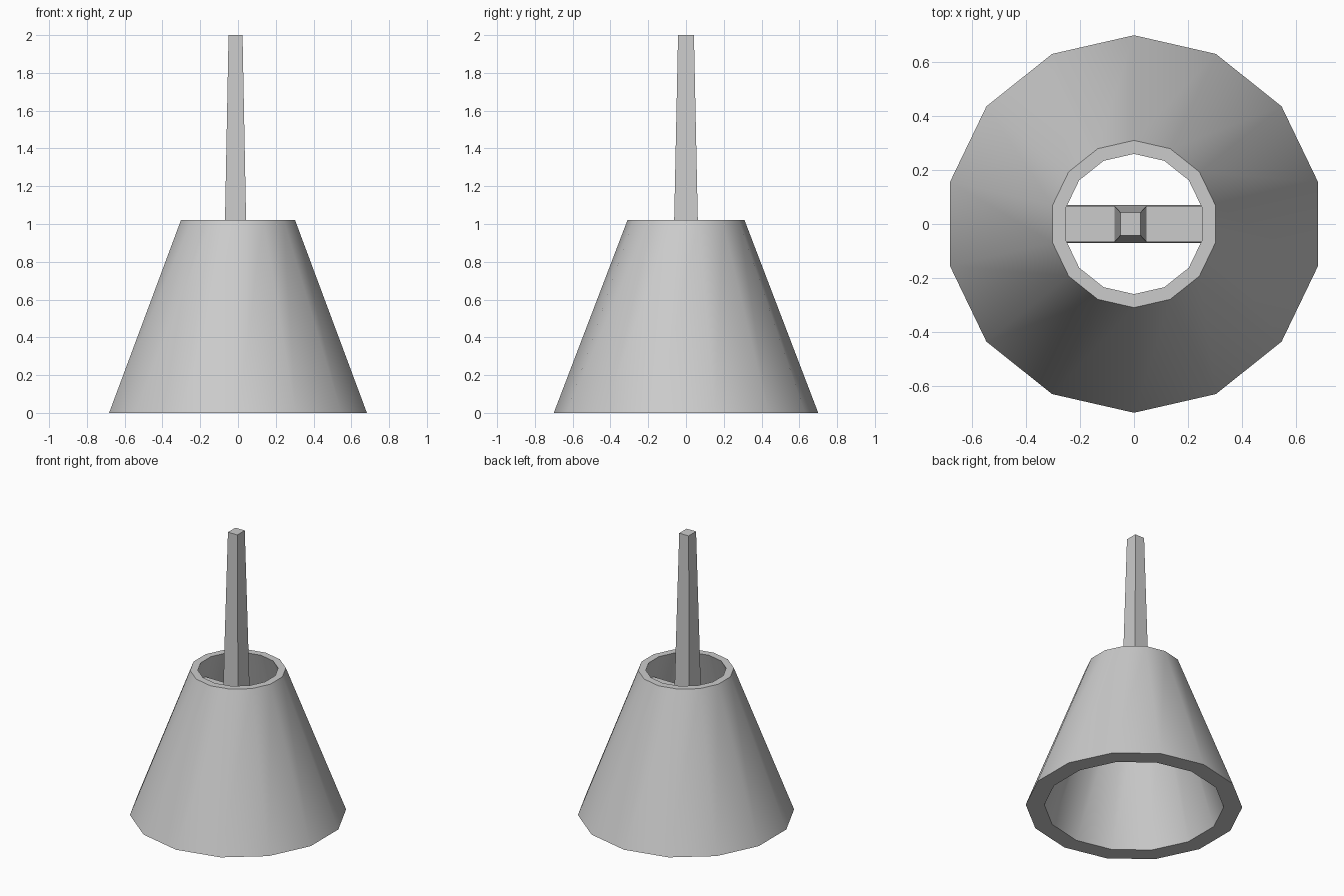
import bpy, math

if "Cube" in bpy.data.objects:
    bpy.data.objects.remove(bpy.data.objects["Cube"])

SIDES = 14


def make(name, verts, faces, smooth=False):
    mesh = bpy.data.meshes.new(name)
    mesh.from_pydata(verts, [], faces)
    obj = bpy.data.objects.new(name, mesh)
    bpy.context.collection.objects.link(obj)
    if smooth:
        bpy.ops.object.select_all(action='DESELECT')
        obj.select_set(True)
        bpy.context.view_layer.objects.active = obj
        bpy.ops.object.shade_smooth_by_angle(angle=math.radians(30))
    return obj


def revolve(name, profile):
    """Spin a closed (radius, z) profile, one corner on the y axis."""
    n = len(profile)
    verts, faces = [], []
    for i in range(SIDES):
        a = math.pi / 2 + 2 * math.pi * i / SIDES
        verts += [(r * math.cos(a), r * math.sin(a), z) for r, z in profile]
        j = (i + 1) % SIDES
        for k in range(n):
            m = (k + 1) % n
            faces.append((i * n + k, j * n + k, j * n + m, i * n + m))
    return make(name, verts, faces, smooth=True)


def tapered_block(name, cx, low, high):
    """Block between two rectangles given as (half x, half y, z)."""
    verts = [(cx + sx * hx, sy * hy, z) for hx, hy, z in (low, high)
             for sx, sy in ((-1, -1), (1, -1), (1, 1), (-1, 1))]
    faces = [(3, 2, 1, 0), (4, 5, 6, 7)]
    faces += [(k, (k + 1) % 4, (k + 1) % 4 + 4, k + 4) for k in range(4)]
    return make(name, verts, faces)


# Hollow cone, open at both ends
revolve("cone_shell", [(0.70, 0), (0.31, 1.02), (0.26, 1.02), (0.58, 0)])

# Bar across the inside, ends buried in the wall
tapered_block("cross_bar", 0, (0.42, 0.071, 0.60), (0.325, 0.066, 0.86))

# Slim tapered post standing on the bar
tapered_block("post", -0.013, (0.059, 0.066, 0.855), (0.037, 0.042, 2.0))
